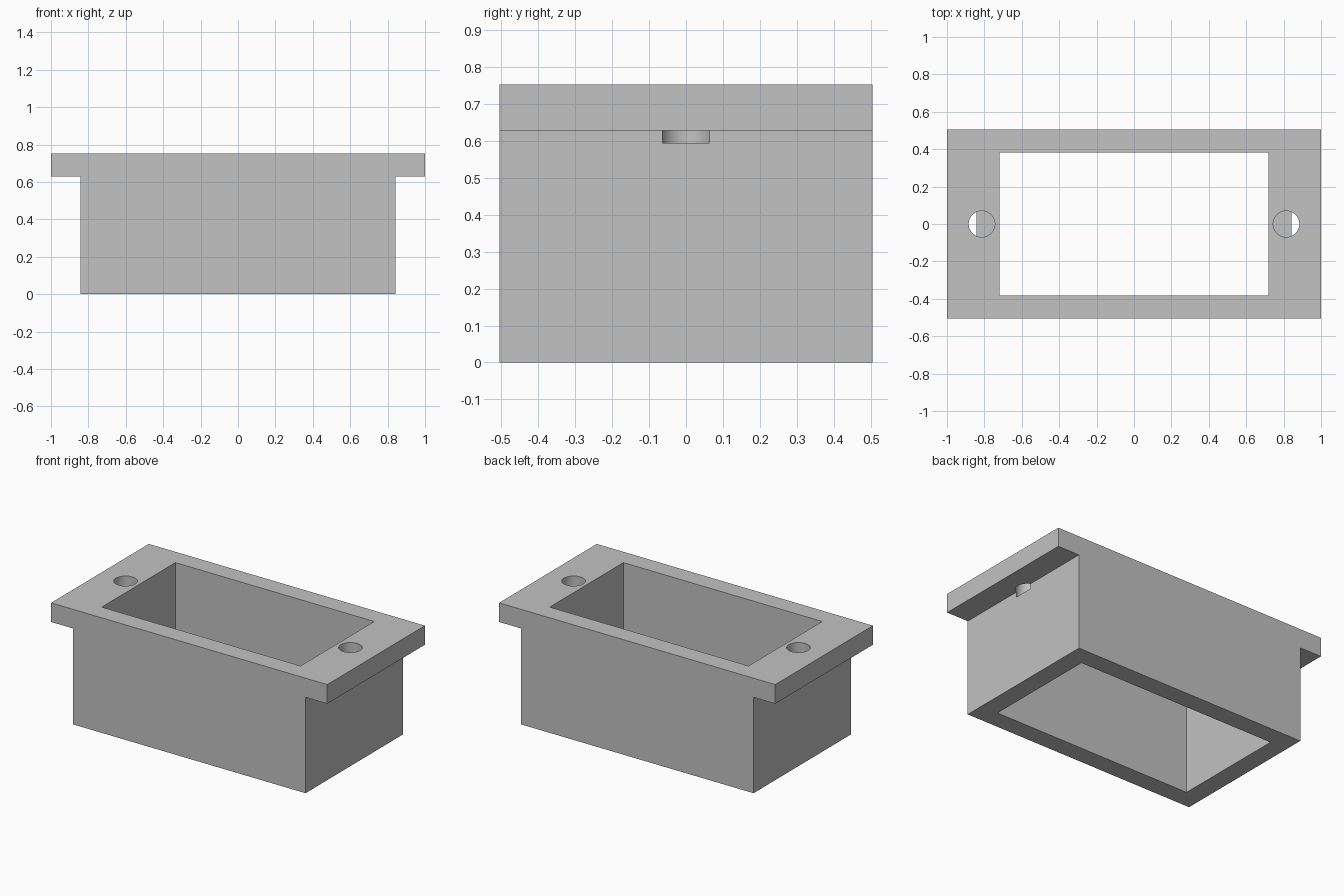
import bpy
import bmesh
from mathutils import Matrix

default_cube = bpy.data.objects.get("Cube")
if default_cube:
    bpy.data.objects.remove(default_cube, do_unlink=True)

HEIGHT, FLANGE_Z, DEPTH = 0.753, 0.628, 1.01
BODY_X, FLANGE_X = 0.843, 1.0
POCKET_X, POCKET_Y = 0.72, 0.381
HOLE_X, HOLE_R, HOLE_Z = 0.814, 0.07, 0.595

grey = bpy.data.materials.new("light grey")
grey.use_nodes = True
colour = (0.54, 0.54, 0.54, 1)
grey.diffuse_color = colour
grey.node_tree.nodes["Principled BSDF"].inputs["Base Color"].default_value = colour


def make_object(name, bm):
    bmesh.ops.recalc_face_normals(bm, faces=bm.faces)
    mesh = bpy.data.meshes.new(name)
    bm.to_mesh(mesh)
    bm.free()
    mesh.materials.append(grey)
    obj = bpy.data.objects.new(name, mesh)
    bpy.context.collection.objects.link(obj)
    return obj


def cut(target, cutter):
    """Subtract the cutter, then discard it."""
    cutter.hide_render = True
    mod = target.modifiers.new("cut", 'BOOLEAN')
    mod.operation = 'DIFFERENCE'
    mod.solver = 'EXACT'
    mod.object = cutter
    bpy.ops.object.select_all(action='DESELECT')
    bpy.context.view_layer.objects.active = target
    target.select_set(True)
    bpy.ops.object.modifier_apply(modifier=mod.name)
    bpy.data.objects.remove(cutter, do_unlink=True)


# Flanged housing: T-shaped profile extruded from front to back
half = [(BODY_X, 0), (BODY_X, FLANGE_Z), (FLANGE_X, FLANGE_Z), (FLANGE_X, HEIGHT)]
profile = half + [(-x, z) for x, z in reversed(half)]
bm = bmesh.new()
face = bm.faces.new([bm.verts.new((x, -DEPTH / 2, z)) for x, z in profile])
extruded = bmesh.ops.extrude_face_region(bm, geom=[face])["geom"]
bmesh.ops.translate(bm, vec=(0, DEPTH, 0),
                    verts=[g for g in extruded if isinstance(g, bmesh.types.BMVert)])
housing = make_object("flanged_housing", bm)

# Rectangular opening through the full height
bm = bmesh.new()
bmesh.ops.create_cube(bm, size=2, matrix=Matrix.Translation((0, 0, HEIGHT / 2))
                      @ Matrix.Diagonal((POCKET_X, POCKET_Y, HEIGHT, 1)))
cut(housing, make_object("opening_cutter", bm))

# Blind screw holes that break out through the side walls under the flange
for side in (-1, 1):
    bm = bmesh.new()
    bmesh.ops.create_cone(bm, cap_ends=True, segments=48, radius1=HOLE_R,
                          radius2=HOLE_R, depth=1,
                          matrix=Matrix.Translation((side * HOLE_X, 0, HOLE_Z + 0.5)))
    cut(housing, make_object("screw_hole_cutter", bm))

bpy.ops.object.shade_smooth_by_angle()
